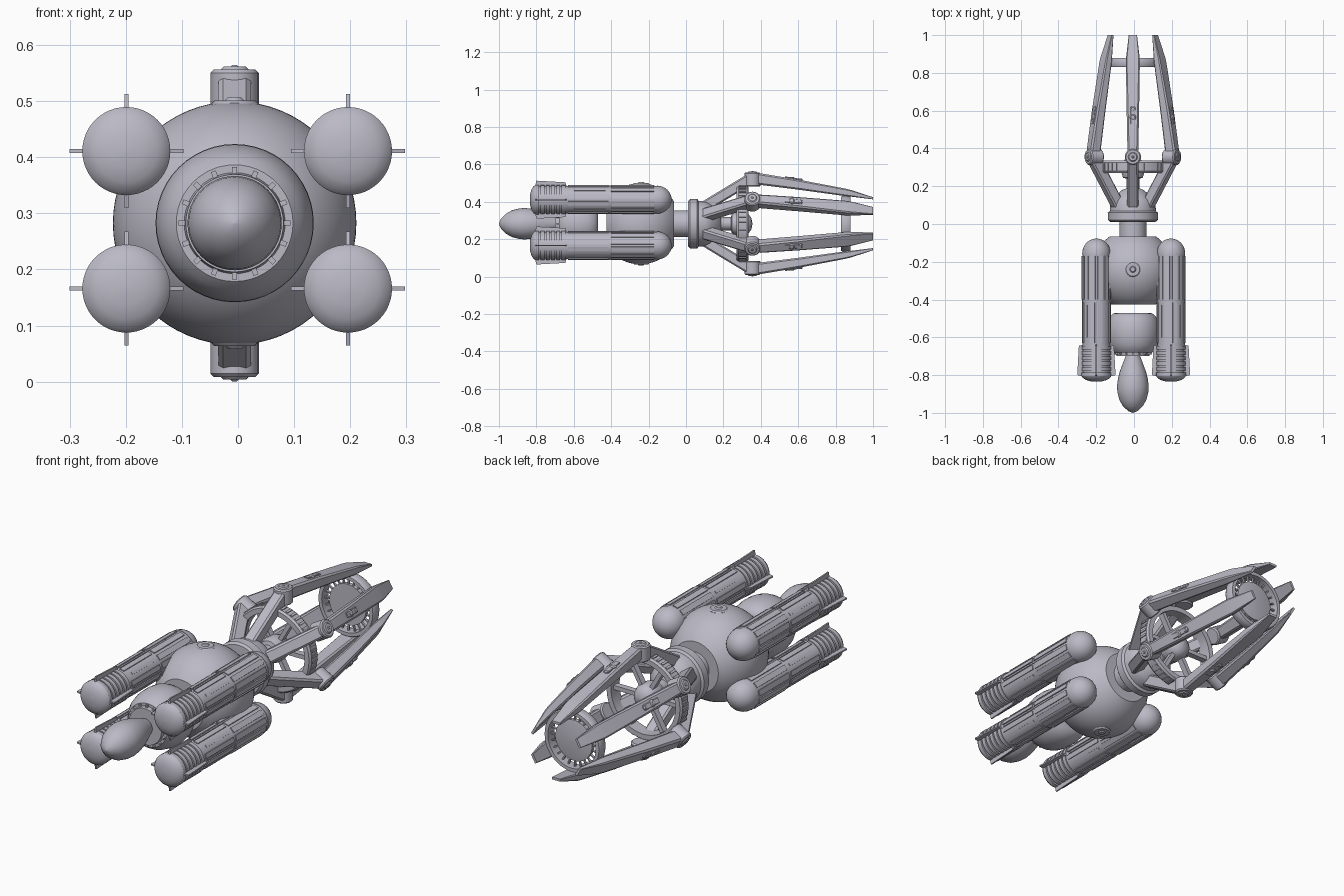
import bpy, bmesh, math
from mathutils import Matrix, Vector

cube = bpy.data.objects.get("Cube")
if cube:
    bpy.data.objects.remove(cube, do_unlink=True)

grey = bpy.data.materials.new("hull grey")
grey.use_nodes = True
COLOUR = (0.50, 0.49, 0.56, 1)
grey.diffuse_color = COLOUR
grey.node_tree.nodes["Principled BSDF"].inputs["Base Color"].default_value = COLOUR

AXIS = Vector((-0.006, 0, 0.2825))   # long axis of the ship
TAU = math.tau


def finish(name, bm, at=AXIS, spin=0.0):
    """Turn a bmesh into a smooth-shaded object, spun about its long axis."""
    bmesh.ops.recalc_face_normals(bm, faces=bm.faces)
    mesh = bpy.data.meshes.new(name)
    bm.to_mesh(mesh)
    bm.free()
    mesh.materials.append(grey)
    ob = bpy.data.objects.new(name, mesh)
    bpy.context.collection.objects.link(ob)
    ob.matrix_world = Matrix.Translation(at) @ Matrix.Rotation(spin, 4, 'Y')
    bpy.ops.object.select_all(action='DESELECT')
    ob.select_set(True)
    bpy.context.view_layer.objects.active = ob
    bpy.ops.object.shade_smooth_by_angle(angle=math.radians(32))
    return ob


def skin(bm, rings, closed=False):
    """Bridge equal vertex rings; cap the ends unless closed."""
    rings = [[bm.verts.new(p) for p in ring] for ring in rings]
    pairs = list(zip(rings, rings[1:])) + ([(rings[-1], rings[0])] if closed else [])
    for a, b in pairs:
        for i in range(len(a)):
            j = (i + 1) % len(a)
            bm.faces.new((a[i], a[j], b[j], b[i]))
    if not closed:
        bm.faces.new(rings[0])
        bm.faces.new(rings[-1])


def lathe(bm, profile, closed=False, n=48):
    """Revolve (y, radius) pairs about the y axis."""
    skin(bm, [[(max(r, 0.001) * math.cos(TAU * i / n), y, max(r, 0.001) * math.sin(TAU * i / n))
               for i in range(n)] for y, r in profile], closed)


def beam(bm, sections, chamfer=0.3):
    """Loft chamfered bars through (y, radius, half width, half depth)."""
    rings = []
    for y, r, w, d in sections:
        c = chamfer * min(w, d)
        rings.append([(x, y, r + z) for x, z in (
            (w, d - c), (w - c, d), (c - w, d), (-w, d - c),
            (-w, c - d), (c - w, -d), (w - c, -d), (w, c - d))])
    skin(bm, rings)


def block(bm, y0, y1, r0, r1, width, angle):
    """Box between two radii and two stations, at an angle round the axis."""
    new = bmesh.ops.create_cube(bm, size=1)["verts"]
    bmesh.ops.transform(bm, verts=new, matrix=Matrix.Rotation(angle, 4, 'Y')
                        @ Matrix.Translation((0, (y0 + y1) / 2, (r0 + r1) / 2))
                        @ Matrix.Diagonal((width, y1 - y0, r1 - r0, 1)))


def post(bm, y, r0, r1, radius, n=24):
    """Short bevelled cylinder standing out from the axis."""
    b = 0.006
    skin(bm, [[(k * math.cos(TAU * i / n), y + k * math.sin(TAU * i / n), r) for i in range(n)]
              for r, k in ((r0, radius - b), (r0 + b, radius), (r1 - b, radius), (r1, radius - b))])


# Teardrop nose
bm = bmesh.new()
lathe(bm, [(-1, 0), (-.99, .025), (-.965, .052), (-.93, .072), (-.89, .082), (-.86, .084),
           (-.82, .079), (-.78, .069), (-.74, .054), (-.69, .035)])
finish("nose", bm)

# Forward ball with a ring of small teeth round its collar
bm = bmesh.new()
lathe(bm, [(-.70, .082), (-.70, .087), (-.68, .09), (-.68, .104), (-.665, .118), (-.64, .131),
           (-.60, .14), (-.56, .141), (-.52, .136), (-.49, .122), (-.475, .105), (-.47, .09)])
for i in range(16):
    block(bm, -.692, -.67, .088, .1, .009, TAU * i / 16)
finish("forward_ball", bm)

# Main sphere, cut flat fore and aft, with a round port above and below
bm = bmesh.new()
R, CUT, STEPS = .217, .18, 20
lathe(bm, [(-.245 + CUT * t, math.sqrt(R * R - (CUT * t) ** 2))
           for t in [2 * i / STEPS - 1 for i in range(STEPS + 1)]], n=64)
finish("main_sphere", bm)
for name, spin in (("upper_port", 0), ("lower_port", math.pi)):
    bm = bmesh.new()
    post(bm, -.24, .19, .219, .042)
    post(bm, -.24, .2, .224, .018)
    finish(name, bm, spin=spin)

# Neck and collar that carries the arms
bm = bmesh.new()
lathe(bm, [(-.09, .072), (.02, .072)])
finish("neck", bm)
bm = bmesh.new()
lathe(bm, [(.01, .09), (.012, .122), (.022, .132), (.06, .133), (.068, .122), (.105, .12),
           (.13, .108), (.155, .085), (.18, .058), (.19, .03)])
finish("collar", bm)


def make_pod(name, x, z):
    """Ribbed engine pod with slats and four fins."""
    bm = bmesh.new()
    profile = [(-.835, 0), (-.833, .03), (-.826, .055), (-.815, .072), (-.805, .0785), (-.785, .0785)]
    for i in range(5):
        y = -.785 + i * .028
        profile += [(y, .070), (y + .008, .070), (y + .008, .0775), (y + .028, .0775)]
    profile += [(-.645, .073), (-.155, .073)]
    profile += [(-.155 + .078 * math.sin(a), .075 * math.cos(a))
                for a in [math.pi / 2 * i / 8 for i in range(9)]]
    lathe(bm, profile)
    for i in range(12):
        angle = TAU * (i + .5) / 12
        block(bm, -.40, -.17, .065, .077, .026, angle)
        if i % 3 != 1:
            block(bm, -.63, -.415, .065, .077, .022, angle)
        else:
            block(bm, -.60, -.43, .065, .0755, .012, angle)
    for i in range(4):
        angle = TAU * i / 4
        block(bm, -.62, -.27, .065, .0765, .008, angle)
        turn = Matrix.Rotation(angle, 4, 'Y')
        skin(bm, [[turn @ Vector((s, y, r)) for y, r in
                   ((-.81, .06), (-.80, .1015), (-.645, .093), (-.635, .06))] for s in (-.0035, .0035)])
    finish(name, bm, at=(x, 0, z))


for side, x in (("left", .196), ("right", -.199)):
    for level, z in (("upper", .411), ("lower", .166)):
        make_pod(f"{level}_{side}_pod", x, z)

# Six jointed arms reaching backwards
for k in range(6):
    spin = TAU * k / 6
    bm = bmesh.new()
    beam(bm, [(.085, .085, .03, .032), (.12, .105, .03, .034), (.34, .238, .029, .034)])
    finish(f"lower_arm_{k + 1}", bm, spin=spin)
    bm = bmesh.new()
    post(bm, .355, .198, .274, .043)
    post(bm, .355, .26, .279, .026)
    post(bm, .355, .26, .282, .01)
    finish(f"elbow_{k + 1}", bm, spin=spin)
    bm = bmesh.new()
    beam(bm, [(.34, .243, .026, .026), (.40, .238, .029, .031), (.60, .209, .033, .027),
              (.85, .168, .037, .02), (.88, .163, .036, .018), (1.0, .136, .022, .006)])
    beam(bm, [(.53, .247, .012, .006), (.62, .233, .012, .006)])
    post(bm, .565, .22, .25, .017, 16)
    post(bm, .61, .22, .242, .014, 16)
    finish(f"upper_arm_{k + 1}", bm, spin=spin)

# Front ring: toothed band, spokes and a central hub
bm = bmesh.new()
lathe(bm, [(.27, .172), (.27, .196), (.28, .203), (.325, .203), (.335, .196), (.335, .172)], closed=True)
for i in range(48):
    block(bm, .283, .322, .198, .207, .011, TAU * (i + .5) / 48)
finish("front_ring", bm)
bm = bmesh.new()
for i in range(6):
    block(bm, .285, .315, .03, .178, .02, TAU * (i + .5) / 6)
lathe(bm, [(.18, .035), (.24, .035), (.245, .052), (.27, .06), (.31, .06), (.335, .05), (.35, .03), (.355, 0)])
finish("ring_spokes_and_hub", bm)

# Rear ring with a toothed disc held inside it
bm = bmesh.new()
lathe(bm, [(.83, .128), (.83, .145), (.838, .15), (.872, .15), (.88, .145), (.88, .128)], closed=True)
finish("rear_ring", bm)
bm = bmesh.new()
lathe(bm, [(.845, 0), (.845, .098), (.865, .098), (.868, .085), (.872, 0)])
for i in range(24):
    block(bm, .85, .86, .09, .132, .006, TAU * i / 24)
finish("rear_disc", bm)
